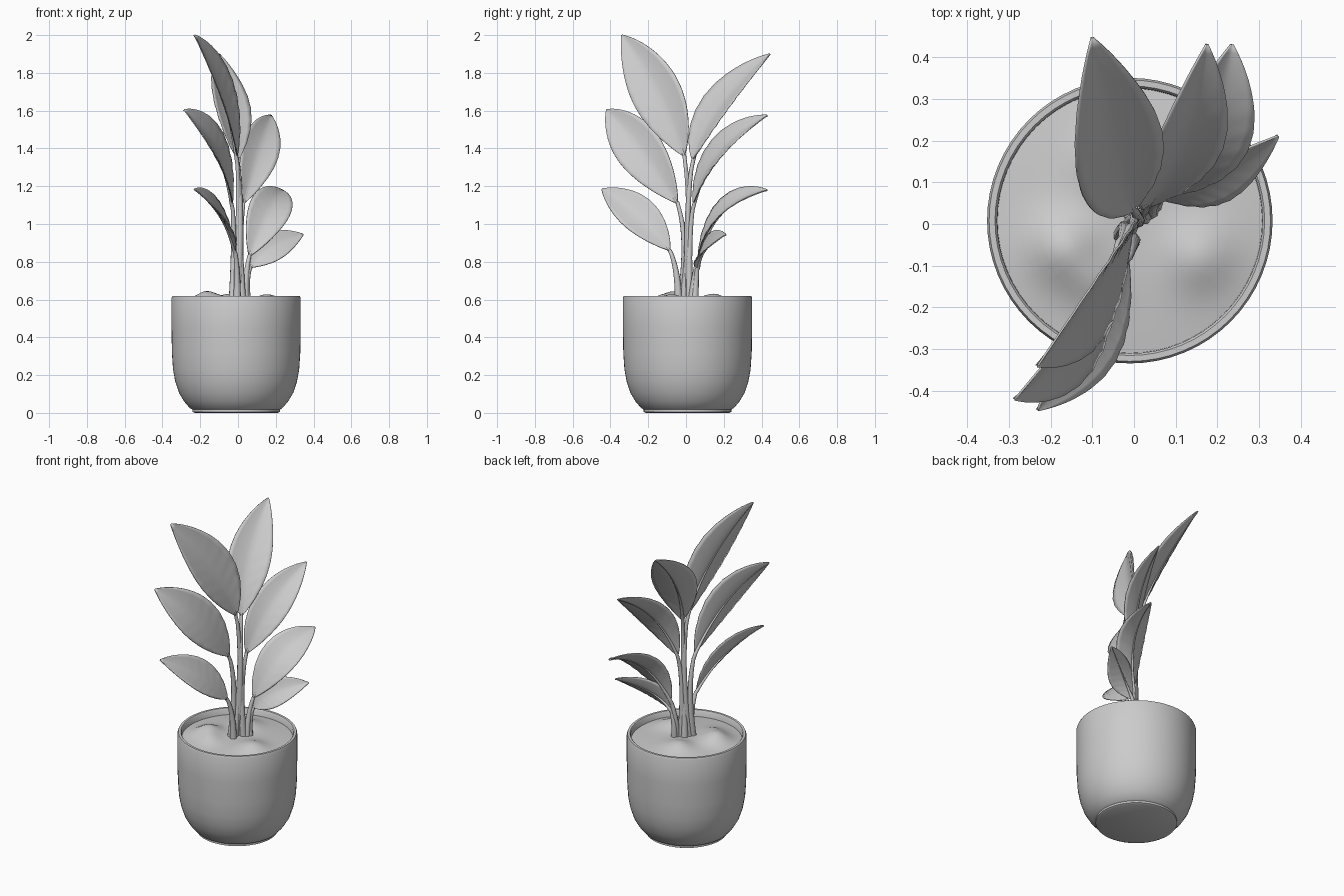
import bpy, bmesh, math
from mathutils import Vector

cube = bpy.data.objects.get("Cube")
if cube:
    bpy.data.objects.remove(cube, do_unlink=True)

# One plain grey for everything
grey = bpy.data.materials.new("plain grey")
grey.use_nodes = True
COLOUR = (0.6, 0.6, 0.6, 1)
grey.diffuse_color = COLOUR
grey.node_tree.nodes["Principled BSDF"].inputs["Base Color"].default_value = COLOUR

POT_CENTRE = Vector((-0.01, 0.008, 0))


def add_object(name, data):
    obj = bpy.data.objects.new(name, data)
    bpy.context.collection.objects.link(obj)
    data.materials.append(grey)
    return obj


def finish(bm, name, angle=40):
    mesh = bpy.data.meshes.new(name)
    bm.to_mesh(mesh)
    bm.free()
    obj = add_object(name, mesh)
    bpy.ops.object.select_all(action='DESELECT')
    obj.select_set(True)
    bpy.context.view_layer.objects.active = obj
    bpy.ops.object.shade_smooth_by_angle(angle=math.radians(angle))
    return obj


def lathe(profile, segments=64):
    """Spin a list of (radius, height) points around the pot's axis."""
    bm = bmesh.new()
    verts = [bm.verts.new((r, 0, z)) for r, z in profile]
    edges = [bm.edges.new(pair) for pair in zip(verts, verts[1:])]
    bmesh.ops.spin(bm, geom=verts + edges, axis=(0, 0, 1), cent=(0, 0, 0),
                   angle=math.tau, steps=segments, use_duplicate=False)
    bmesh.ops.remove_doubles(bm, verts=bm.verts, dist=0.0005)
    bmesh.ops.recalc_face_normals(bm, faces=bm.faces)
    bmesh.ops.translate(bm, verts=bm.verts, vec=POT_CENTRE)
    return bm


# Pot: foot ring, rounded bowl, straight wall, rim and inside wall
pot_profile = [(0, 0), (0.22, 0), (0.232, 0.006), (0.232, 0.018), (0.245, 0.025),
               (0.275, 0.06), (0.302, 0.105), (0.322, 0.165), (0.334, 0.23),
               (0.34, 0.32), (0.342, 0.45), (0.342, 0.608), (0.337, 0.62),
               (0.323, 0.62), (0.318, 0.614), (0.316, 0.55), (0, 0.55)]
finish(lathe(pot_profile), "pot")

# Soil: shallow dome with a few low mounds (x, y, spread, height)
mounds = [(-0.17, -0.06, 0.08, 0.05), (0.16, -0.08, 0.08, 0.035),
          (-0.1, -0.14, 0.06, 0.02), (-0.05, 0.15, 0.08, 0.035)]
RINGS = 16
soil = lathe([(0.32 * i / RINGS, 0.6 - 0.02 * (i / RINGS) ** 2)
              for i in range(RINGS + 1)], 48)
for v in soil.verts:
    for mx, my, spread, height in mounds:
        d2 = (v.co.x - mx) ** 2 + (v.co.y - my) ** 2
        v.co.z += height * math.exp(-d2 / spread ** 2)
if sum(f.normal.z for f in soil.faces) < 0:
    bmesh.ops.reverse_faces(soil, faces=soil.faces)
finish(soil, "soil", 30)


def bezier(a, control, b, t):
    return a * (1 - t) ** 2 + control * 2 * t * (1 - t) + b * t * t


def bezier_tangent(a, control, b, t):
    return ((control - a) * (1 - t) + (b - control) * t).normalized()


def make_leaf(name, root, base, mid, tip, facing, half_width):
    root, base, mid, tip, facing = map(Vector, (root, base, mid, tip, facing))
    control = mid * 2 - (base + tip) / 2
    rows, half_cols = 28, 5
    bm = bmesh.new()
    grid, rib = [], []
    for i in range(rows + 1):
        t = i / rows
        p = bezier(base, control, tip, t)
        along = bezier_tangent(base, control, tip, t)
        normal = (facing - along * facing.dot(along)).normalized()
        across = along.cross(normal)
        w = half_width * math.sin(math.pi * t) ** 0.8 if 0 < t < 1 else 0
        w = max(w, 0.004)
        row = []
        for j in range(-half_cols, half_cols + 1):
            u = j / half_cols
            vein = 0.03 * math.sin(t * 55 - abs(u) * 7) * abs(u) * (1 - t)
            lift = w * (0.25 * abs(u) ** 1.4 + vein)
            row.append(bm.verts.new(p + across * u * w + normal * lift))
        grid.append(row)
        rib.append(p - normal * 0.005)
    for a, b in zip(grid, grid[1:]):
        for j in range(2 * half_cols):
            bm.faces.new((a[j], a[j + 1], b[j + 1], b[j]))
    blade = finish(bm, name + "_blade", 50)
    solid = blade.modifiers.new("thickness", 'SOLIDIFY')
    solid.thickness = 0.005
    solid.offset = 0

    # Stem continues as a tapering midrib under the blade
    reach = (base - root).length * 0.35
    bend = base - bezier_tangent(base, control, tip, 0) * reach
    bend = bend.lerp((root + base) / 2, 0.4)
    steps = 12
    path = [(bezier(root, bend, base, k / steps), 0.021 - 0.011 * k / steps)
            for k in range(steps)]
    path += [(p, 0.009 * (1 - i / rows) ** 2 + 0.0015) for i, p in enumerate(rib)]
    curve = bpy.data.curves.new(name + "_stem", 'CURVE')
    curve.dimensions = '3D'
    curve.bevel_depth = 1
    curve.bevel_resolution = 2
    curve.use_fill_caps = True
    spline = curve.splines.new('POLY')
    spline.points.add(len(path) - 1)
    for point, (co, radius) in zip(spline.points, path):
        point.co = (*co, 1)
        point.radius = radius
    spline.use_smooth = True
    add_object(name + "_stem", curve)


# Leaves: root, blade base, blade middle, tip, facing direction, half width
make_leaf("front_top_leaf", (-0.015, -0.015, 0.58), (-0.005, -0.01, 1.36),
          (-0.085, -0.15, 1.69), (-0.23, -0.34, 2.0), (0.92, -0.29, 0.19), 0.135)
make_leaf("front_middle_leaf", (-0.03, -0.03, 0.58), (-0.03, -0.045, 1.11),
          (-0.12, -0.245, 1.395), (-0.285, -0.42, 1.605), (0.9, -0.3, 0.24), 0.125)
make_leaf("front_low_leaf", (-0.005, -0.04, 0.58), (-0.015, -0.085, 0.86),
          (-0.095, -0.255, 1.045), (-0.23, -0.445, 1.185), (0.68, -0.2, 0.52), 0.1)
make_leaf("back_top_leaf", (-0.005, 0.02, 0.58), (0.0, 0.035, 1.34),
          (-0.05, 0.18, 1.63), (-0.1, 0.445, 1.9), (0.54, -0.57, 0.52), 0.122)
make_leaf("back_middle_leaf", (0.025, 0.02, 0.58), (0.03, 0.04, 1.11),
          (0.11, 0.18, 1.385), (0.175, 0.43, 1.575), (0.42, -0.66, 0.5), 0.105)
make_leaf("back_low_leaf", (0.04, 0.03, 0.58), (0.06, 0.065, 0.83),
          (0.165, 0.2, 1.07), (0.235, 0.43, 1.18), (0.25, -0.67, 0.6), 0.11)
make_leaf("side_low_leaf", (0.05, 0.045, 0.58), (0.065, 0.06, 0.77),
          (0.175, 0.105, 0.87), (0.345, 0.21, 0.945), (0.15, -0.83, 0.52), 0.085)
